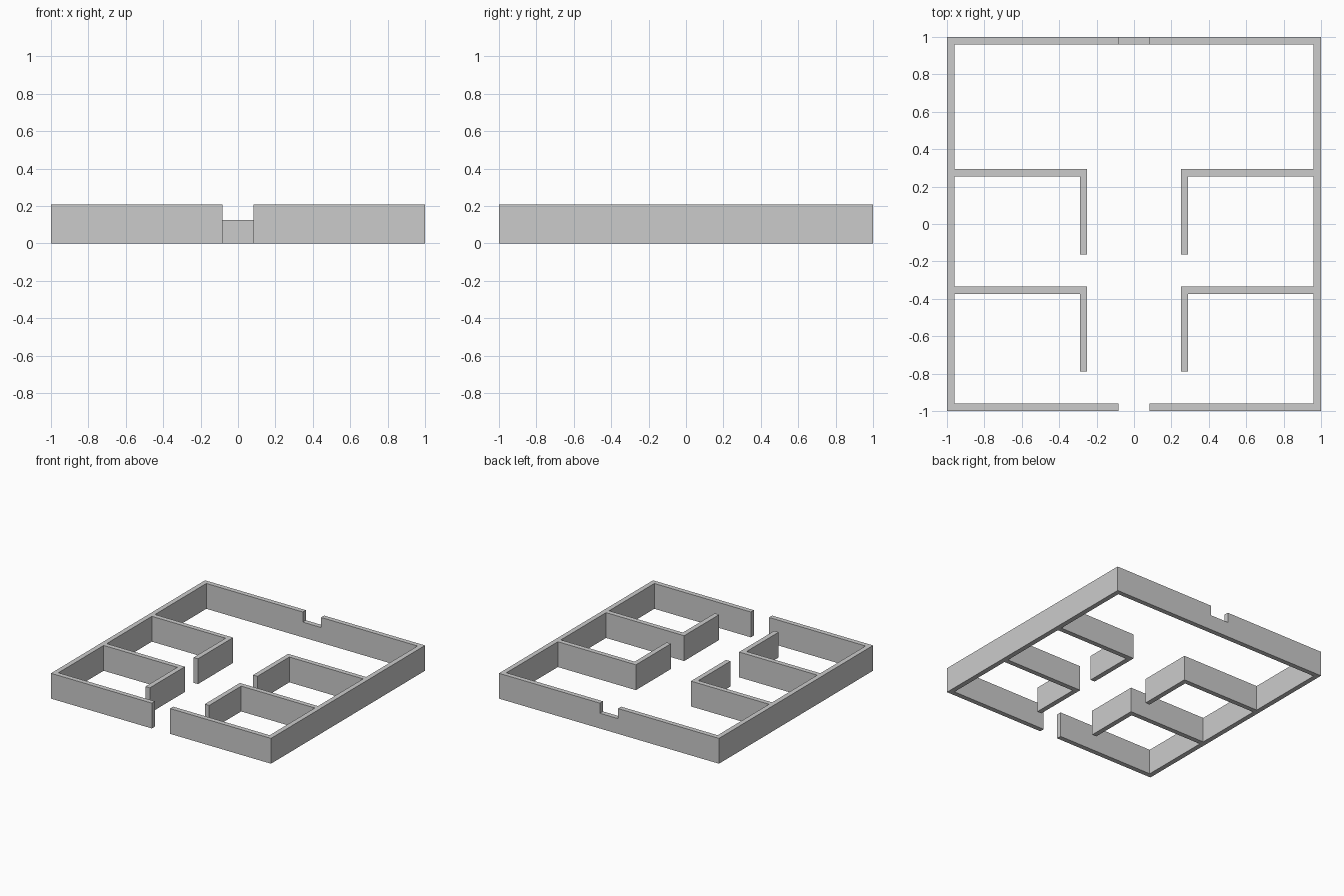
import bpy, bmesh

if "Cube" in bpy.data.objects:
    bpy.data.objects.remove(bpy.data.objects["Cube"])

HEIGHT = 0.208    # wall height
SILL = 0.125      # height of the low wall in the back opening
T = 0.04          # wall thickness
GAP = 0.083       # half width of the door and window openings
INNER = 1 - T     # inner face of the outer walls
HALL = 0.25       # hall-side face of the room partitions


def prism(name, outline, z0, z1):
    """Extrude a flat outline into a solid between two heights."""
    bm = bmesh.new()
    base = bm.faces.new([bm.verts.new((x, y, z0)) for x, y in outline])
    top = bmesh.ops.extrude_face_region(bm, geom=[base], use_keep_orig=True)["geom"]
    for v in top:
        if isinstance(v, bmesh.types.BMVert):
            v.co.z = z1
    bmesh.ops.recalc_face_normals(bm, faces=bm.faces)
    mesh = bpy.data.meshes.new(name)
    bm.to_mesh(mesh)
    bm.free()
    obj = bpy.data.objects.new(name, mesh)
    bpy.context.collection.objects.link(obj)
    return obj


def partition(back, end):
    """L-shaped room wall, traced from the outer wall and back to it."""
    return [(INNER, back), (HALL, back), (HALL, end), (HALL + T, end),
            (HALL + T, back - T), (INNER, back - T)]


# Right half of the floor plan: inside of the back wall, two rooms, front wall, outside
inside = [(INNER, INNER)] + partition(0.293, -0.163) + partition(-0.333, -0.788)
front = [(INNER, -INNER), (GAP, -INNER), (GAP, -1), (1, -1)]
right = inside + front + [(1, 1)]

# Whole plan: right half followed by its mirror image in reverse order
left = [(-x, y) for x, y in reversed(right)]
walls = prism("walls", right + left, 0, HEIGHT)

# Window notch in the back wall
notch = prism("window_cutter",
              [(-GAP, 0.9), (GAP, 0.9), (GAP, 1.1), (-GAP, 1.1)], SILL, 0.4)
notch.hide_render = True
notch.hide_set(True)
cut = walls.modifiers.new("window_notch", 'BOOLEAN')
cut.operation = 'DIFFERENCE'
cut.solver = 'EXACT'
cut.object = notch
